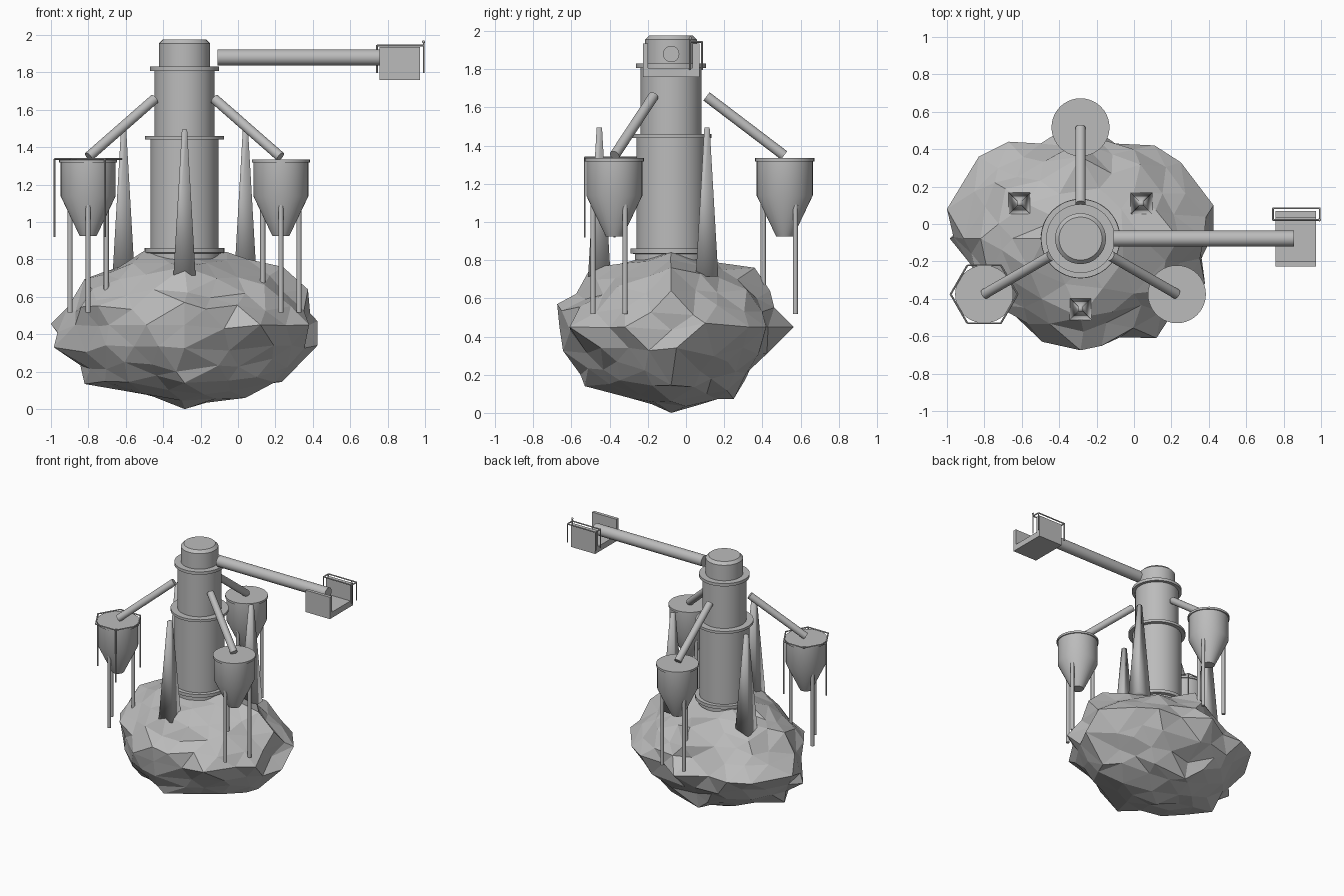
import bpy, bmesh, math, random
from mathutils import Vector, Matrix

if "Cube" in bpy.data.objects:
    bpy.data.objects.remove(bpy.data.objects["Cube"])

random.seed(11)
CX, CY = -0.286, -0.078          # tower axis

grey = bpy.data.materials.new("plain grey")
grey.diffuse_color = (0.5, 0.5, 0.5, 1)
grey.use_nodes = True
grey.node_tree.nodes["Principled BSDF"].inputs["Base Color"].default_value = grey.diffuse_color


def finish(bm, name, smooth=30):
    bmesh.ops.recalc_face_normals(bm, faces=bm.faces)
    me = bpy.data.meshes.new(name)
    bm.to_mesh(me)
    bm.free()
    me.materials.append(grey)
    if smooth:
        me.shade_smooth()
        me.set_sharp_from_angle(angle=math.radians(smooth))
    ob = bpy.data.objects.new(name, me)
    bpy.context.collection.objects.link(ob)
    return ob


def lathe(bm, profile, n, mat, phase=0.0):
    """Closed turned solid from (radius, height) points."""
    rings = []
    for r, z in profile:
        rings.append([bm.verts.new(mat @ Vector((r * math.cos(phase + 2 * math.pi * i / n),
                                                 r * math.sin(phase + 2 * math.pi * i / n), z)))
                      for i in range(n)])
    for a, b in zip(rings, rings[1:]):
        for i in range(n):
            j = (i + 1) % n
            bm.faces.new((a[i], a[j], b[j], b[i]))
    bm.faces.new(rings[0][::-1])
    bm.faces.new(rings[-1])


def rod(bm, p, q, r, n=16):
    p, q = Vector(p), Vector(q)
    d = q - p
    mat = Matrix.Translation(p) @ d.to_track_quat('Z', 'Y').to_matrix().to_4x4()
    lathe(bm, [(r, 0), (r, d.length)], n, mat)


def box(bm, lo, hi):
    lo, hi = Vector(lo), Vector(hi)
    size = hi - lo
    bmesh.ops.create_cube(bm, size=1, matrix=Matrix.Translation((lo + hi) / 2)
                          @ Matrix.Diagonal((*size, 1)))


def polar(deg, r, z=0.0):
    a = math.radians(deg)
    return Vector((CX + r * math.cos(a), CY + r * math.sin(a), z))


# Rock base: rough faceted ellipsoid pulled towards its outline in three planes
centre, radii = Vector((CX, CY, 0.43)), Vector((0.69, 0.58, 0.43))
front = [(-.985, .33), (-.82, .134), (-.5, .085), (-.285, 0), (.04, .06), (.235, .145),
         (.374, .64), (.24, .76), (-.06, .84), (-.48, .86), (-.65, .75), (-.82, .695), (-.91, .545)]
side = [(-.675, .57), (-.644, .325), (-.53, .14), (.25, .073), (.277, .2), (.424, .31),
        (.565, .45), (.44, .64), (.36, .76), (-.5, .76)]
plan = [(-.83, .36), (-.67, .44), (-.5, .43), (-.1, .43), (.11, .42), (.25, .33),
        (.38, -.32), (.12, -.61), (-.285, -.663), (-.49, -.63), (-.69, -.44), (-.87, -.22)]
points = ([Vector((x, CY, z)) for x, z in front] + [Vector((CX, y, z)) for y, z in side]
          + [Vector((x, y, .45)) for x, y in plan]
          + [Vector((-1, .08, .455)), Vector((.425, .1, .47)), Vector((.425, -.05, .34))])


def to_unit(p):
    d = p - centre
    return Vector((d.x / radii.x, d.y / radii.y, d.z / radii.z))


anchors = [(to_unit(p).normalized(), to_unit(p).length) for p in points]
bm = bmesh.new()
bmesh.ops.create_icosphere(bm, subdivisions=3, radius=1)
free = list(bm.verts)
snapped = []
for p in points:                                   # outline corners
    u = to_unit(p).normalized()
    v = min(free, key=lambda w: (w.co - u).length)
    if (v.co - u).length < 0.25:
        free.remove(v)
        snapped.append((v, p))
for v in free:                                     # rough surface between them
    u = v.co.normalized()
    u = (u + Vector([random.uniform(-.06, .06) for _ in range(3)])).normalized()
    wsum, f = 0.25, 0.25 * 0.95
    for a, s in anchors:
        w = math.exp(-((u - a).length / 0.14) ** 2)
        wsum += w
        f += w * s
    f = f / wsum * random.uniform(0.92, 1.02)
    v.co = centre + Vector((u.x * radii.x, u.y * radii.y, u.z * radii.z)) * f
    v.co.z = max(v.co.z, 0.01)
    v.co.x = max(v.co.x, -0.98)
for v, p in snapped:
    v.co = p
finish(bm, "rock_base", smooth=0)

# Tower with flanges and bevelled cap
bm = bmesh.new()
lathe(bm, [(.19, .80), (.19, .832), (.213, .836), (.213, .861), (.182, .861), (.182, 1.44),
           (.211, 1.44), (.211, 1.46), (.16, 1.46), (.16, 1.808), (.184, 1.808), (.184, 1.831),
           (.136, 1.831), (.136, 1.955), (.115, 1.976)],
      48, Matrix.Translation((CX, CY, 0)))
finish(bm, "tower")

# Three hoppers, each with legs and a feed pipe
for k, ang in enumerate((90, 210, 330)):
    c = polar(ang, 0.595)
    bm = bmesh.new()
    lathe(bm, [(.045, .925), (.147, 1.138), (.147, 1.318), (.155, 1.318), (.155, 1.335)],
          40, Matrix.Translation(c))
    finish(bm, f"hopper_{k + 1}")
    bm = bmesh.new()
    for la in (30, 150, 270):
        a = math.radians(la)
        x, y = c.x + .112 * math.cos(a), c.y + .112 * math.sin(a)
        rod(bm, (x, y, .517), (x, y, 1.092), .0135)
    finish(bm, f"hopper_legs_{k + 1}")
    bm = bmesh.new()
    rod(bm, polar(ang, .185, 1.658), polar(ang, .592, 1.349), .027, 24)
    finish(bm, f"feed_pipe_{k + 1}")

# Hexagonal rail with hanging posts on one hopper
bm = bmesh.new()
c = polar(210, 0.595)
hexa = [c + Vector((.179 * math.cos(i * math.pi / 3), .179 * math.sin(i * math.pi / 3), 1.337))
        for i in range(6)]
for i in range(6):
    rod(bm, hexa[i], hexa[(i + 1) % 6], .005, 8)
for i in (1, 3, 5):
    rod(bm, hexa[i] - Vector((0, 0, .417)), hexa[i], .005, 8)
finish(bm, "hopper_rail")

# Four-sided spires around the tower, softly shaded
for k, ang in enumerate((30, 150, 270)):
    bm = bmesh.new()
    r2 = math.sqrt(2)
    lathe(bm, [(.059 * r2, .715), (.014 * r2, 1.495)], 4,
          Matrix.Translation(polar(ang, .376)), math.pi / 4)
    finish(bm, f"spire_{k + 1}", smooth=100)

# Long arm
bm = bmesh.new()
rod(bm, (-.11, CY, 1.88), (.855, CY, 1.88), .043, 32)
finish(bm, "arm")

# U-shaped platform at the end of the arm
bm = bmesh.new()
box(bm, (.757, CY - .148, 1.76), (.973, CY + .148, 1.806))
box(bm, (.757, CY - .148, 1.806), (.973, CY - .122, 1.935))
box(bm, (.757, CY + .113, 1.806), (.973, CY + .148, 1.935))
finish(bm, "platform", smooth=0)

# Railing around the rear platform wall
bm = bmesh.new()
corners = [Vector(p) for p in ((.743, .022, 1.943), (.993, .022, 1.943),
                               (.993, .084, 1.943), (.743, .084, 1.943))]
for i, p in enumerate(corners):
    rod(bm, p, corners[(i + 1) % 4], .005, 8)
    top = 1.962 if i == 1 else 1.945
    rod(bm, (p.x, p.y, 1.797), (p.x, p.y, top), .005, 8)
bmesh.ops.create_uvsphere(bm, u_segments=12, v_segments=8, radius=.008,
                          matrix=Matrix.Translation((.992, .022, 1.963)))
finish(bm, "platform_rail")
